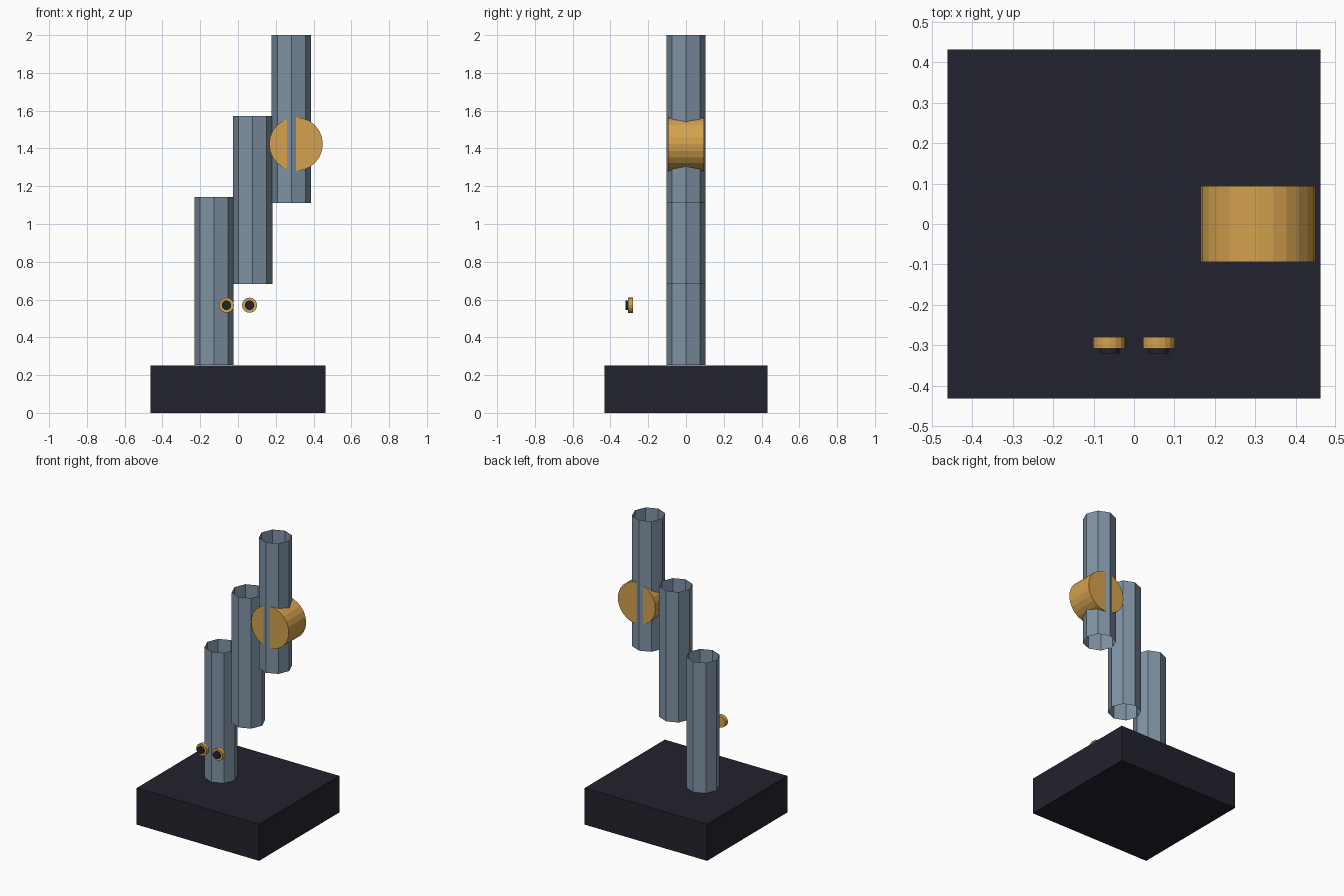
import bpy
import math

if "Cube" in bpy.data.objects:
    bpy.data.objects.remove(bpy.data.objects["Cube"], do_unlink=True)


def material(name, rgb):
    # Takes display values out of 255 and stores them as linear colour
    color = [((c / 255 + 0.055) / 1.055) ** 2.4 for c in rgb] + [1]
    mat = bpy.data.materials.new(name)
    mat.use_nodes = True
    mat.diffuse_color = color
    mat.node_tree.nodes["Principled BSDF"].inputs["Base Color"].default_value = color
    return mat


steel = material("blue_grey_steel", (127, 146, 164))
gold = material("warm_gold", (212, 162, 78))
dark = material("dark_navy", (34, 34, 46))


def cylinder(name, mat, sides, radius, length, center, along_y=False, caps=True):
    bpy.ops.mesh.primitive_cylinder_add(
        vertices=sides, radius=radius, depth=length, location=center,
        end_fill_type='NGON' if caps else 'NOTHING',
        rotation=(math.pi / 2 if along_y else 0, 0, 0))
    obj = bpy.context.object
    obj.name = name
    obj.data.materials.append(mat)
    return obj


# Base block
bpy.ops.mesh.primitive_cube_add(size=1, location=(0, 0, 0.125))
base = bpy.context.object
base.name = "base"
base.scale = (0.924, 0.864, 0.25)
base.data.materials.append(dark)

# Three open octagonal tubes, stepping up to the left
tube_length = 0.89
for i, name in enumerate(("lower_tube", "middle_tube", "upper_tube")):
    bottom = 0.254 + 0.428 * i
    cylinder(name, steel, 8, 0.104, tube_length,
             (-0.1275 + 0.205 * i, 0, bottom + tube_length / 2), caps=False)

# Drum crossing the upper tube
cylinder("drum", gold, 24, 0.142, 0.188, (0.307, 0, 1.423), along_y=True)

# Pair of eyes: gold discs with dark pupils
for side, x in (("right", -0.061), ("left", 0.061)):
    cylinder(side + "_eye", gold, 16, 0.04, 0.028, (x, -0.294, 0.57), along_y=True)
    cylinder(side + "_pupil", dark, 16, 0.025, 0.03, (x, -0.305, 0.57), along_y=True)
